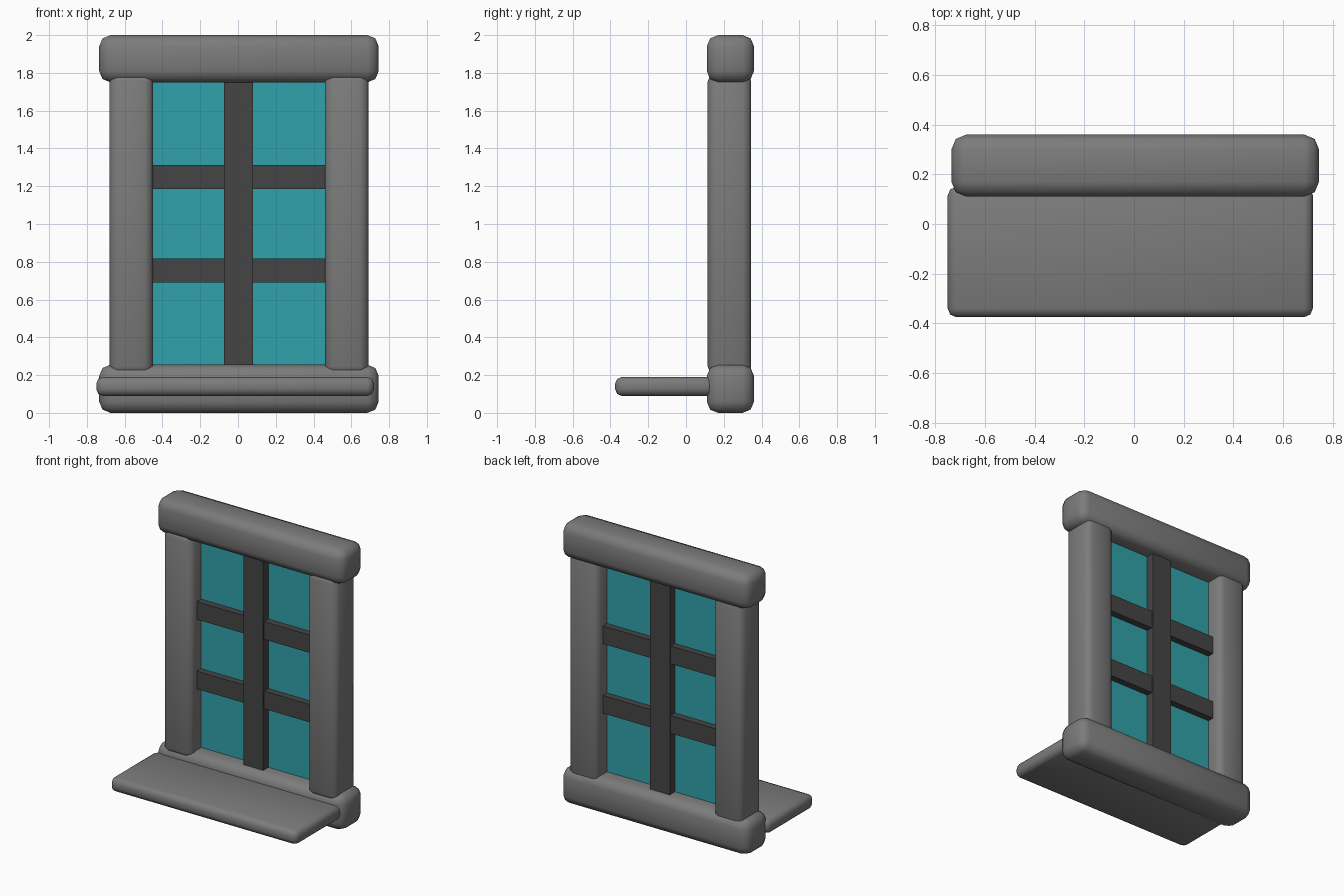
import bpy
import bmesh
from mathutils import Vector

cube = bpy.data.objects.get("Cube")
if cube:
    bpy.data.objects.remove(cube, do_unlink=True)


def make_material(name, colour):
    mat = bpy.data.materials.new(name)
    mat.use_nodes = True
    mat.diffuse_color = colour
    mat.node_tree.nodes["Principled BSDF"].inputs["Base Color"].default_value = colour
    return mat


stone = make_material("grey stone", (0.2, 0.2, 0.2, 1))
bar = make_material("dark bar", (0.06, 0.06, 0.06, 1))
glass = make_material("teal glass", (0.03, 0.36, 0.4, 1))


def box(name, mat, x, y, z, bevel=0.0):
    """Box from (min, max) ranges, with softly rounded edges if bevelled."""
    bm = bmesh.new()
    bmesh.ops.create_cube(bm, size=1)
    low, high = (Vector(c) for c in zip(x, y, z))
    for v in bm.verts:
        v.co = (low + high) / 2 + v.co * (high - low)
    if bevel:
        bmesh.ops.bevel(bm, geom=bm.edges[:], offset=bevel, segments=2,
                        profile=0.5, affect='EDGES')
        for f in bm.faces:
            f.smooth = True
    mesh = bpy.data.meshes.new(name)
    bm.to_mesh(mesh)
    bm.free()
    mesh.materials.append(mat)
    obj = bpy.data.objects.new(name, mesh)
    bpy.context.collection.objects.link(obj)
    return obj


# Stone surround
beam_x, beam_y = (-0.735, 0.745), (0.11, 0.36)
box("lintel", stone, beam_x, beam_y, (1.75, 2.0), 0.06)
box("base_beam", stone, beam_x, beam_y, (0.0, 0.255), 0.06)
box("right_post", stone, (-0.68, -0.45), (0.115, 0.345), (0.2, 1.8), 0.045)
box("left_post", stone, (0.46, 0.69), (0.115, 0.345), (0.2, 1.8), 0.045)

# Projecting sill
box("sill", stone, (-0.75, 0.72), (-0.375, 0.15), (0.09, 0.19), 0.035)

# Glass pane and its bars
box("glass_pane", glass, (-0.5, 0.5), (0.228, 0.232), (0.2, 1.8))
box("upright_bar", bar, (-0.075, 0.08), (0.17, 0.29), (0.22, 1.78))
for name, z in (("lower_crossbar", 0.69), ("upper_crossbar", 1.185)):
    box(name, bar, (-0.47, 0.48), (0.18, 0.28), (z, z + 0.127))
